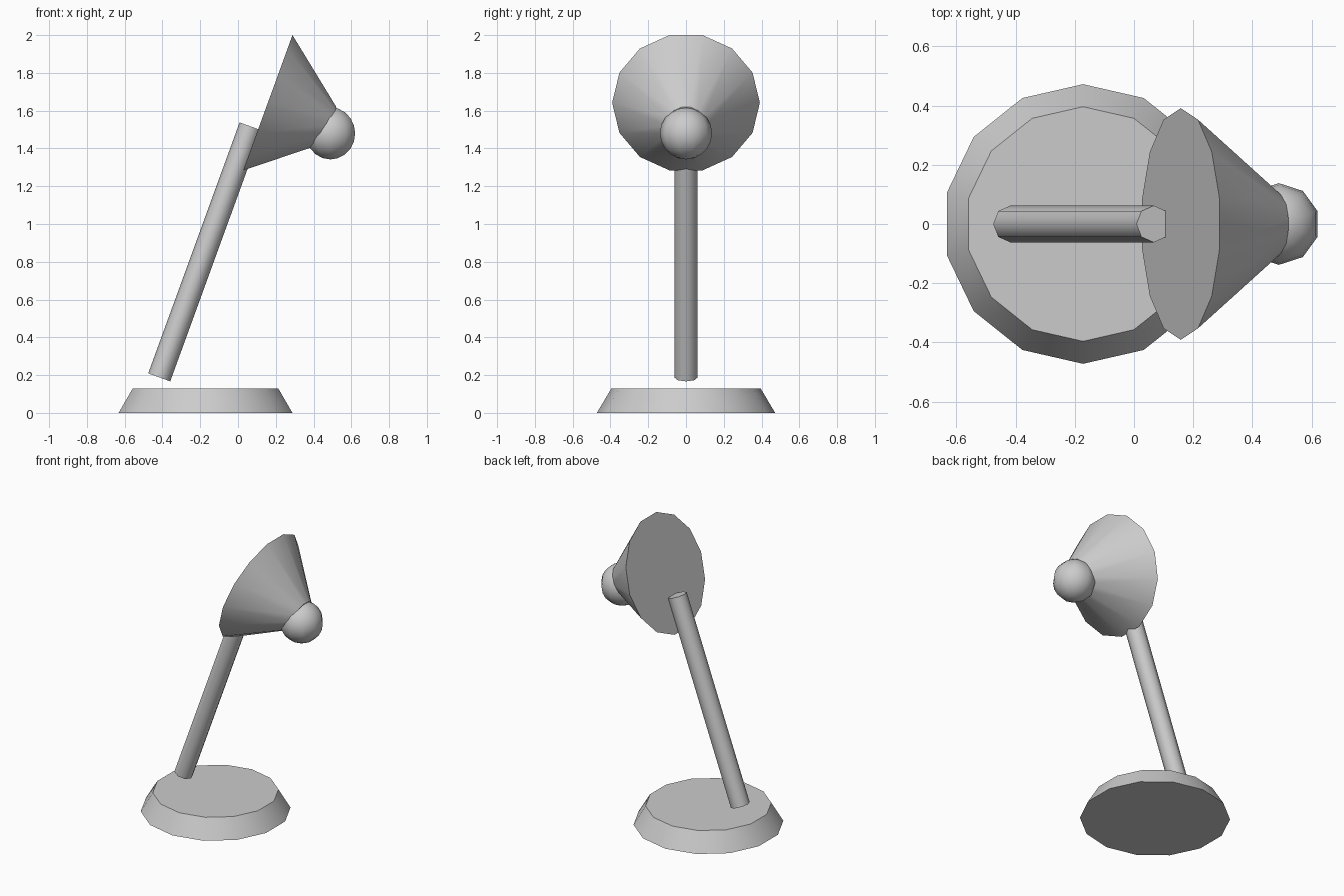
import bpy, bmesh
from math import radians
from mathutils import Matrix, Vector

if "Cube" in bpy.data.objects:
    bpy.data.objects.remove(bpy.data.objects["Cube"])


def finish(name, bm, location, tilt):
    """Place the mesh, tilted about the y axis, and smooth the soft edges."""
    bm.transform(Matrix.Translation(location) @ Matrix.Rotation(radians(tilt), 4, 'Y'))
    bmesh.ops.recalc_face_normals(bm, faces=bm.faces)
    mesh = bpy.data.meshes.new(name)
    bm.to_mesh(mesh)
    bm.free()
    obj = bpy.data.objects.new(name, mesh)
    bpy.context.collection.objects.link(obj)
    bpy.ops.object.select_all(action='DESELECT')
    obj.select_set(True)
    bpy.context.view_layer.objects.active = obj
    bpy.ops.object.shade_smooth_by_angle(angle=radians(48))
    return obj


def frustum(name, sides, r1, r2, start, length, tilt=0):
    """Closed cone section whose first end is centred on start."""
    bm = bmesh.new()
    bmesh.ops.create_cone(bm, cap_ends=True, segments=sides,
                          radius1=r1, radius2=r2, depth=length)
    bmesh.ops.translate(bm, verts=bm.verts, vec=(0, 0, length / 2))
    return finish(name, bm, Vector(start), tilt)


# Heavy round foot
frustum("base", 14, 0.472, 0.396, (-0.172, 0, 0), 0.128)

# Leaning arm
frustum("arm", 8, 0.062, 0.062, (-0.417, 0, 0.188), 1.414, 20)

# Lamp shade, wide end against the arm
frustum("shade", 14, 0.391, 0.105, (0.158, 0, 1.642), 0.349, 110)

# Bulb at the narrow end
bm = bmesh.new()
bmesh.ops.create_uvsphere(bm, u_segments=10, v_segments=10, radius=0.138)
finish("bulb", bm, Vector((0.489, 0, 1.48)), 0)
